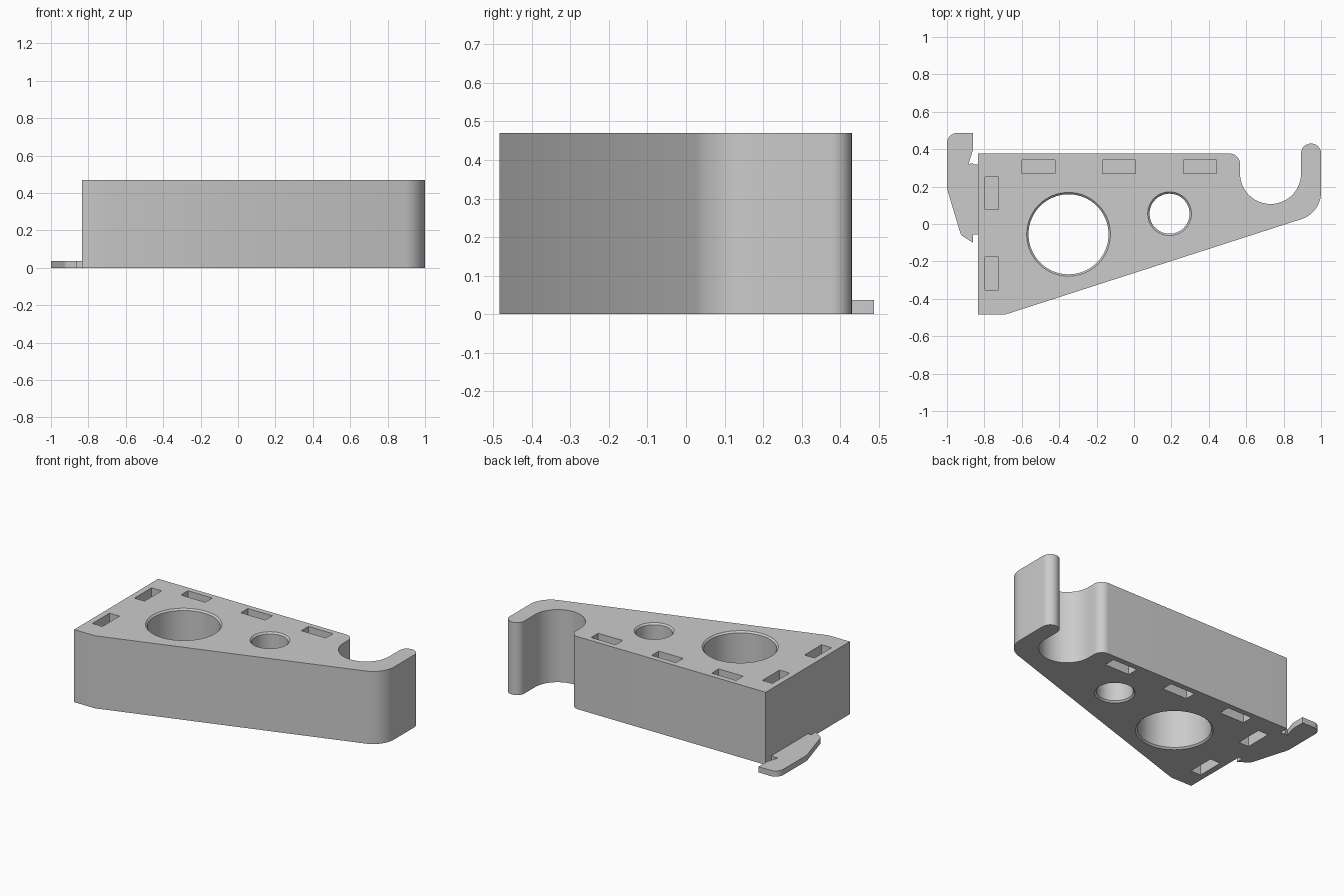
import bpy, bmesh, math
from mathutils import Vector

HEIGHT = 0.47
CLIP_HEIGHT = 0.037
POCKET_DEPTH = 0.1

cube = bpy.data.objects.get("Cube")
if cube:
    bpy.data.objects.remove(cube, do_unlink=True)

grey = bpy.data.materials.new("plain_grey")
grey.use_nodes = True
grey.diffuse_color = (0.6, 0.6, 0.6, 1)
grey.node_tree.nodes["Principled BSDF"].inputs["Base Color"].default_value = (0.6, 0.6, 0.6, 1)


def rounded(corners, steps=14):
    """Turn (x, y, radius) corners into an outline with tangent arcs."""
    pts = []
    for i, (x, y, r) in enumerate(corners):
        p = Vector((x, y))
        if r == 0:
            pts.append(p)
            continue
        a = (Vector(corners[i - 1][:2]) - p).normalized()
        b = (Vector(corners[(i + 1) % len(corners)][:2]) - p).normalized()
        half = a.angle(b) / 2
        centre = p + (a + b).normalized() * r / math.sin(half)
        start = (p + a * r / math.tan(half) - centre).normalized()
        end = (p + b * r / math.tan(half) - centre).normalized()
        pts += [centre + start.slerp(end, k / steps) * r for k in range(steps + 1)]
    return pts


def circle(x, y, r, n=64):
    return [Vector((x + r * math.cos(math.tau * k / n), y + r * math.sin(math.tau * k / n)))
            for k in range(n)]


def loft(name, sections):
    """Closed solid through a stack of (outline, z) sections."""
    bm = bmesh.new()
    rings = [[bm.verts.new((p.x, p.y, z)) for p in outline] for outline, z in sections]
    bm.faces.new(rings[0][::-1])
    bm.faces.new(rings[-1])
    for low, high in zip(rings, rings[1:]):
        for i in range(len(low)):
            bm.faces.new((low[i - 1], low[i], high[i], high[i - 1]))
    bmesh.ops.recalc_face_normals(bm, faces=bm.faces)
    mesh = bpy.data.meshes.new(name)
    bm.to_mesh(mesh)
    bm.free()
    mesh.materials.append(grey)
    obj = bpy.data.objects.new(name, mesh)
    bpy.context.collection.objects.link(obj)
    return obj


def select_only(obj):
    bpy.ops.object.select_all(action="DESELECT")
    obj.select_set(True)
    bpy.context.view_layer.objects.active = obj


def cut(obj, cutter):
    mod = obj.modifiers.new("cut", "BOOLEAN")
    mod.operation, mod.solver, mod.object = "DIFFERENCE", "EXACT", cutter
    select_only(obj)
    bpy.ops.object.modifier_apply(modifier=mod.name)
    bpy.data.objects.remove(cutter, do_unlink=True)


# Wedge body with the open cradle and upright hook tip
body = loft("bracket_body", [(rounded([
    (-0.835, -0.483, 0), (-0.685, -0.483, 0), (1.0, 0.06, 0.15),
    (1.0, 0.43, 0.053), (0.893, 0.43, 0.053),
    (0.893, 0.107, 0.1625), (0.567, 0.107, 0.1625),
    (0.567, 0.377, 0.057), (-0.835, 0.377, 0)]), z) for z in (0, HEIGHT)])

# Round through holes, chamfered at both ends
c = 0.01
for x, y, r in ((-0.35, -0.055, 0.214), (0.19, 0.055, 0.107)):
    stack = ((r + 2 * c, -c), (r, c), (r, HEIGHT - c), (r + 2 * c, HEIGHT + c))
    cut(body, loft("hole_cutter", [(circle(x, y, rad), z) for rad, z in stack]))

# Rectangular pockets in the top and bottom
long, short = 0.0875, 0.036
slots = [(x, 0.305, long, short) for x in (-0.51, -0.08, 0.353)]
slots += [(-0.76, y, short, long) for y in (0.165, -0.265)]
for x, y, w, d in slots:
    box = [Vector((x + sx * w, y + sy * d)) for sx, sy in ((-1, -1), (1, -1), (1, 1), (-1, 1))]
    for low, high in ((-0.05, POCKET_DEPTH), (HEIGHT - POCKET_DEPTH, HEIGHT + 0.05)):
        cut(body, loft("pocket_cutter", [(box, low), (box, high)]))

# Thin clip on the side at floor level
clip = loft("side_clip", [(rounded([
    (-0.835, -0.055, 0), (-0.86, -0.055, 0), (-0.86, -0.1, 0),
    (-0.925, -0.06, 0.04), (-1.0, 0.19, 0.1), (-1.0, 0.487, 0.055),
    (-0.86, 0.487, 0), (-0.86, 0.4, 0), (-0.885, 0.32, 0),
    (-0.865, 0.325, 0), (-0.85, 0.317, 0), (-0.835, 0.317, 0)], 8), z)
    for z in (0, CLIP_HEIGHT)])

for part in (body, clip):
    select_only(part)
    bpy.ops.object.shade_smooth_by_angle(angle=math.radians(25))
